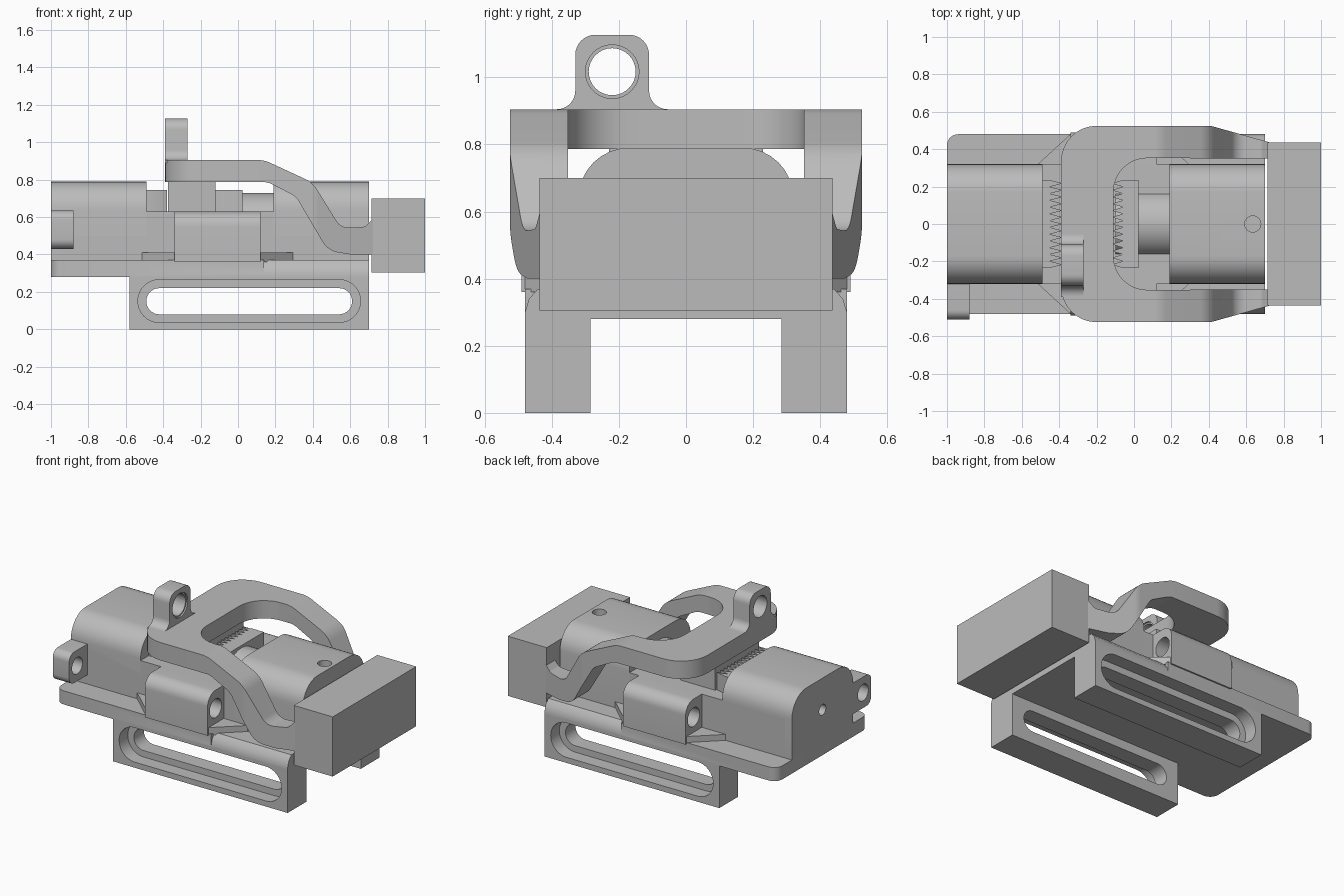
import bpy, bmesh, math
from mathutils import Vector

if "Cube" in bpy.data.objects:
    bpy.data.objects.remove(bpy.data.objects["Cube"])

grey = bpy.data.materials.new("machined grey")
grey.use_nodes = True
grey.diffuse_color = (0.5, 0.5, 0.5, 1)
grey.node_tree.nodes["Principled BSDF"].inputs["Base Color"].default_value = (0.5, 0.5, 0.5, 1)


def rounded(pts, steps=8):
    """Outline from (u, v, radius) corners; each corner gets a tangent arc."""
    out = []
    for i, c in enumerate(pts):
        p = Vector(c[:2])
        r = c[2] if len(c) > 2 else 0
        if not r:
            out.append(p)
            continue
        a = (Vector(pts[i - 1][:2]) - p).normalized()
        b = (Vector(pts[(i + 1) % len(pts)][:2]) - p).normalized()
        half = a.angle(b) / 2
        centre = p + (a + b).normalized() * (r / math.sin(half))
        start = p + a * (r / math.tan(half)) - centre
        end = p + b * (r / math.tan(half)) - centre
        turn = math.atan2(start.x * end.y - start.y * end.x, start.dot(end))
        for k in range(steps + 1):
            t = turn * k / steps
            out.append(centre + Vector((start.x * math.cos(t) - start.y * math.sin(t),
                                        start.x * math.sin(t) + start.y * math.cos(t))))
    return out


def box2(u0, u1, v0, v1, r=0):
    return [(u0, v0, r), (u1, v0, r), (u1, v1, r), (u0, v1, r)]


def prism(name, pts, axis, lo, hi):
    """Extrude a rounded outline along an axis."""
    place = {"x": lambda p, w: (w, p.x, p.y),
             "y": lambda p, w: (p.x, w, p.y),
             "z": lambda p, w: (p.x, p.y, w)}[axis]
    outline = rounded(pts)
    bm = bmesh.new()
    rings = [[bm.verts.new(place(p, w)) for p in outline] for w in (lo, hi)]
    n = len(outline)
    for ring in rings:
        bm.faces.new(ring)
    for i in range(n):
        j = (i + 1) % n
        bm.faces.new((rings[0][i], rings[0][j], rings[1][j], rings[1][i]))
    bmesh.ops.recalc_face_normals(bm, faces=bm.faces)
    mesh = bpy.data.meshes.new(name)
    bm.to_mesh(mesh)
    bm.free()
    ob = bpy.data.objects.new(name, mesh)
    bpy.context.collection.objects.link(ob)
    mesh.materials.append(grey)
    return ob


def rod(name, u, v, r, axis, lo, hi):
    return prism(name, box2(u - r, u + r, v - r, v + r, r * 0.999), axis, lo, hi)


def combine(ob, other, operation="DIFFERENCE"):
    """Apply a boolean and remove the helper."""
    other.hide_render = True
    mod = ob.modifiers.new("cut", "BOOLEAN")
    mod.operation = operation
    mod.solver = "EXACT"
    mod.object = other
    bpy.context.view_layer.objects.active = ob
    bpy.ops.object.modifier_apply(modifier=mod.name)
    bpy.data.objects.remove(other)


# Base plate with rounded rear corners and eased front edges
plate = prism("base_plate", [(-1, -0.48, 0.06), (0.70, -0.48), (0.70, 0.48), (-1, 0.48, 0.06)],
              "z", 0.28, 0.37)

for s, side in ((-1, "right"), (1, "left")):
    # Slotted leg with a recessed outer rim
    leg = prism(side + "_leg", box2(-0.58, 0.70, 0, 0.29), "y", *sorted((s * 0.285, s * 0.48)))
    combine(leg, prism("slot", box2(-0.49, 0.61, 0.08, 0.22, 0.0695), "y",
                       *sorted((s * 0.2, s * 0.6))))
    combine(leg, prism("rim", box2(-0.535, 0.655, 0.037, 0.265, 0.113), "y",
                       *sorted((s * 0.39, s * 0.6))))
    # Rounded clearance along the plate edge beside the arm
    edge = prism("edge", [(s * 0.48, 0.30), (s * 0.468, 0.34), (s * 0.44, 0.371),
                          (s * 0.44, 0.5), (s * 0.6, 0.5), (s * 0.6, 0.30)], "x", 0.14, 0.8)
    combine(plate, edge)

    # Side housing with a bore along its length
    housing = prism(side + "_housing", [(s * 0.31, 0.36), (s * 0.49, 0.36),
                                        (s * 0.49, 0.63, 0.08), (s * 0.31, 0.63)],
                    "x", -0.34, 0.12)
    combine(housing, rod("bore", s * 0.405, 0.51, 0.062, "x", -0.5, 0.3))
    # Triangular webs at both ends of the housing
    for x0, x1 in ((-0.52, -0.34), (0.30, 0.12)):
        prism(side + "_web", [(x0, s * 0.315), (x1, s * 0.315), (x1, s * 0.48)], "z", 0.36, 0.41)

# Lower body and the two domed ends
prism("lower_body", box2(-0.95, 0.65, -0.32, 0.32), "z", 0.36, 0.63)
dome = [(-0.32, 0.36), (0.32, 0.36), (0.32, 0.79, 0.15), (-0.32, 0.79, 0.15)]
rear = prism("rear_body", dome, "x", -1, -0.49)
combine(rear, rod("end_hole", 0, 0.58, 0.035, "x", -1.1, -0.9))
front = prism("front_body", dome, "x", 0.19, 0.70)
combine(front, rod("top_hole", 0.635, 0, 0.043, "z", 0.66, 0.9))

# Plunger shaft and toothed jaws
rod("shaft", 0, 0.55, 0.18, "x", -0.1, 0.25)


def toothed(name, back, root, tip, count=13):
    pts = [(back, 0.235), (back, -0.235)]
    for k in range(2 * count + 1):
        pts.append((tip if k % 2 else root, -0.235 + 0.47 * k / (2 * count)))
    prism(name, pts, "z", 0.6, 0.745)


toothed("rear_jaw", -0.5, -0.45, -0.38)
toothed("front_jaw", 0.025, -0.06, -0.12)
prism("centre_key", box2(-0.375, -0.12, -0.23, 0.23), "z", 0.6, 0.80)

# Forked yoke: side profile intersected with its plan outline
yoke = prism("yoke", [(-0.39, 0.787), (0.16, 0.787, 0.1), (0.31, 0.71, 0.1), (0.48, 0.42, 0.12),
                      (0.60, 0.40, 0.1), (0.73, 0.40), (0.73, 0.60), (0.68, 0.548, 0.04),
                      (0.55, 0.54, 0.08), (0.40, 0.785, 0.16), (0.14, 0.905, 0.16),
                      (-0.39, 0.905)], "y", -0.6, 0.6)
plan = prism("plan", [(-0.39, -0.525, 0.19), (0.41, -0.525, 0.15), (0.73, -0.435), (0.73, -0.35),
                      (-0.11, -0.353, 0.18), (-0.11, 0.353, 0.18), (0.73, 0.35), (0.73, 0.435),
                      (0.41, 0.525, 0.15), (-0.39, 0.525, 0.19)], "z", 0.2, 1.2)
combine(yoke, plan, "INTERSECT")

# Lifting ear on the yoke, with flared foot and chamfer-rimmed eye
ear = prism("ear", [(-0.39, 0.89), (-0.39, 0.905), (-0.33, 0.905, 0.055), (-0.33, 1.127, 0.06),
                    (-0.11, 1.127, 0.06), (-0.11, 0.905, 0.055), (-0.05, 0.905), (-0.05, 0.89)],
            "x", -0.39, -0.27)
combine(ear, rod("eye", -0.22, 1.017, 0.07, "x", -0.5, -0.1))
combine(ear, rod("eye_rim", -0.22, 1.017, 0.08, "x", -0.28, -0.1))

# Clamp block across the yoke tips
prism("clamp_block", box2(0.715, 1.0, -0.437, 0.437), "z", 0.305, 0.70)

# Pierced lug at the rear corner
lug = prism("rear_lug", [(-0.31, 0.43), (-0.51, 0.43, 0.05), (-0.51, 0.635, 0.05), (-0.31, 0.635)],
            "x", -1, -0.88)
combine(lug, rod("lug_hole", -0.425, 0.532, 0.055, "x", -1.1, -0.8))

# Smooth curved faces and keep edges crisp
bpy.ops.object.select_all(action="DESELECT")
for ob in bpy.context.scene.objects:
    if ob.type == "MESH" and grey.name in ob.data.materials:
        ob.select_set(True)
        bpy.context.view_layer.objects.active = ob
bpy.ops.object.shade_smooth_by_angle(angle=math.radians(28))
